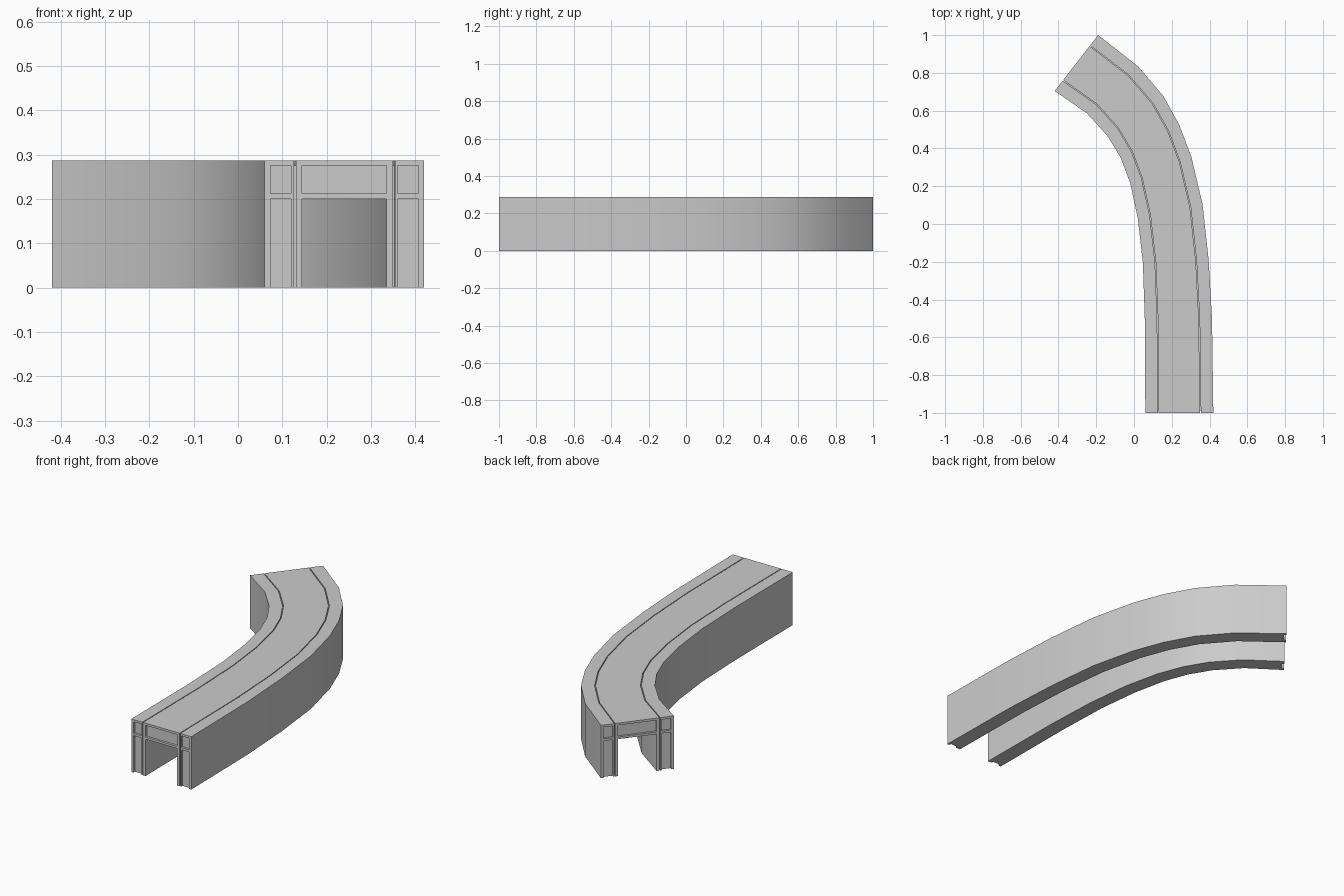
import bpy, bmesh
from mathutils import Vector

if "Cube" in bpy.data.objects:
    bpy.data.objects.remove(bpy.data.objects["Cube"])

# Matching points on the inner and outer edges of the curve
inner = [(.06, -1), (.057, -.5), (.047, -.205), (.02, .03), (-.02, .217),
         (-.07, .35), (-.14, .466), (-.25, .587), (-.42, .704)]
outer = [(.42, -1), (.413, -.5), (.395, -.19), (.363, .105), (.304, .354),
         (.24, .524), (.156, .677), (.02, .836), (-.19, 1)]
inner = [Vector(p) for p in inner]
outer = [Vector(p) for p in outer]
DEPTH = 0.012
H = 0.287


def add_station(pts, at, end, nxt):
    a, b = pts[end], pts[nxt]
    pts.insert(at, a + (b - a).normalized() * DEPTH)


# Extra stations just behind each end hold the recess floors
for pts in (inner, outer):
    add_station(pts, 1, 0, 1)
    add_station(pts, len(pts) - 1, -1, -2)

# Cross-section grid: fraction across the width, and height
half = [0, .036, .167, .184, .196, .236]
T = half + [1 - t for t in reversed(half)]
Z = [0, .2, .212, H - DEPTH, H]
NT, NZ, NS = len(T) - 1, len(Z) - 1, len(inner) - 1


def solid(i, j, k):
    if not (0 <= i < NT and 0 <= j < NZ and 0 <= k < NS):
        return False
    m = min(i, NT - 1 - i)
    at_end = k in (0, NS - 1)
    if m == 5 and j == 0:                 # open channel underneath
        return False
    if m == 3 and (j == 3 or at_end):     # grooves on top and ends
        return False
    if at_end and m in (1, 5) and j in (0, 2):   # recessed end panels
        return False
    return True


bm = bmesh.new()
verts = {}


def vert(i, j, k):
    if (i, j, k) not in verts:
        p = inner[k].lerp(outer[k], T[i])
        verts[i, j, k] = bm.verts.new((p.x, p.y, Z[j]))
    return verts[i, j, k]


# Skin every solid cell side that meets open space
square = [(0, 0), (1, 0), (1, 1), (0, 1)]
for i in range(NT):
    for j in range(NZ):
        for k in range(NS):
            if not solid(i, j, k):
                continue
            for axis in range(3):
                for side in (0, 1):
                    n = [i, j, k]
                    n[axis] += 1 if side else -1
                    if solid(*n):
                        continue
                    quad = []
                    for u, v in square:
                        c = [i, j, k]
                        c[axis] += side
                        c[(axis + 1) % 3] += u
                        c[(axis + 2) % 3] += v
                        quad.append(vert(*c))
                    bm.faces.new(quad)
bmesh.ops.recalc_face_normals(bm, faces=bm.faces)
mesh = bpy.data.meshes.new("curved_channel")
bm.to_mesh(mesh)
bm.free()
obj = bpy.data.objects.new("curved_channel", mesh)
bpy.context.collection.objects.link(obj)

# Softly shaded curve with crisp edges
bpy.context.view_layer.objects.active = obj
obj.select_set(True)
bpy.ops.object.shade_smooth_by_angle(angle=0.52)
